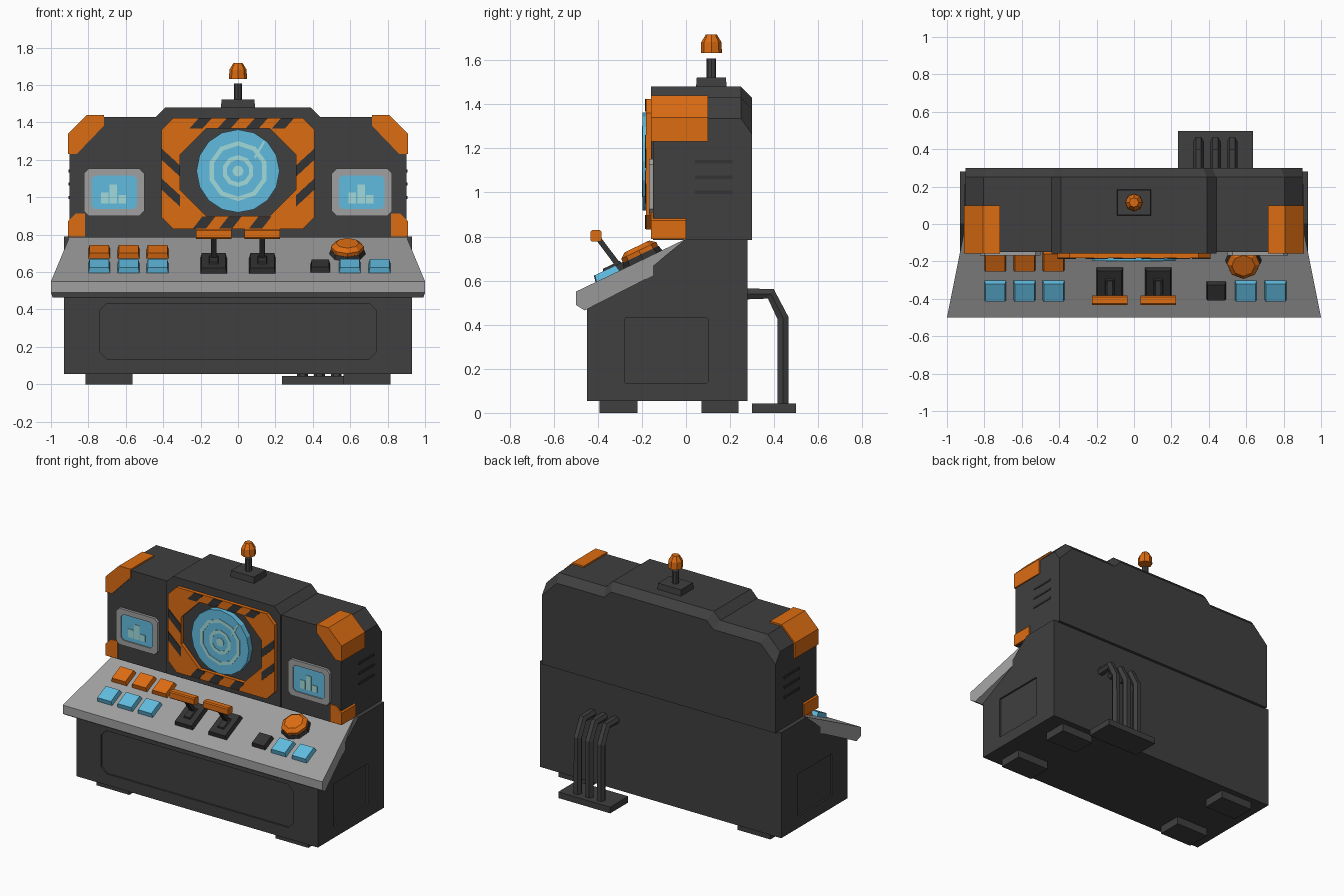
import bpy, bmesh, math
from mathutils import Matrix, Vector

cube = bpy.data.objects.get("Cube")
if cube:
    bpy.data.objects.remove(cube, do_unlink=True)


def material(name, r, g, b):
    m = bpy.data.materials.new(name)
    m.use_nodes = True
    m.diffuse_color = (r, g, b, 1)
    for n in m.node_tree.nodes:
        if n.type == 'BSDF_PRINCIPLED':
            n.inputs["Base Color"].default_value = (r, g, b, 1)
    return m


DARK = material("charcoal metal", 0.05, 0.05, 0.05)
BLACK = material("black plastic", 0.033, 0.033, 0.033)
GREY = material("grey metal", 0.35, 0.35, 0.35)
ORANGE = material("orange paint", 0.72, 0.15, 0.006)
BLUE = material("screen blue", 0.12, 0.5, 0.74)
PALE = material("pale cyan", 0.36, 0.7, 0.7)


def finish(name, bm, mat, matrix=None):
    bmesh.ops.recalc_face_normals(bm, faces=bm.faces[:])
    if matrix:
        bm.transform(matrix)
    me = bpy.data.meshes.new(name)
    bm.to_mesh(me)
    bm.free()
    me.materials.append(mat)
    ob = bpy.data.objects.new(name, me)
    bpy.context.collection.objects.link(ob)
    return ob


def prism_mesh(pts, a, b, axis='y'):
    """Extrude an outline in (x, z) along y, or in (y, z) along x."""
    bm = bmesh.new()
    place = (lambda p, t: (p[0], t, p[1])) if axis == 'y' else (lambda p, t: (t, p[0], p[1]))
    f = bm.faces.new([bm.verts.new(place(p, a)) for p in pts])
    ext = bmesh.ops.extrude_face_region(bm, geom=[f])
    step = Vector(place((0, 0), b - a))
    bmesh.ops.translate(bm, vec=step, verts=[v for v in ext['geom'] if isinstance(v, bmesh.types.BMVert)])
    return bm


def prism(name, pts, a, b, mat, axis='y'):
    return finish(name, prism_mesh(pts, a, b, axis), mat)


def ring(name, outer, inner, a, b, mat):
    """Frame between two outlines with equal point counts, facing the front."""
    bm = bmesh.new()
    loops = [[bm.verts.new((x, y, z)) for x, z in pts]
             for pts, y in ((outer, a), (inner, a), (inner, b), (outer, b))]
    n = len(outer)
    for k in range(4):
        p, q = loops[k], loops[(k + 1) % 4]
        for i in range(n):
            j = (i + 1) % n
            bm.faces.new((p[i], p[j], q[j], q[i]))
    return finish(name, bm, mat)


def box(name, x, y, z, mat, matrix=None, taper=0):
    """Box from three (low, high) ranges, the top drawn in by taper."""
    bm = bmesh.new()
    bmesh.ops.create_cube(bm, size=1)
    for v in bm.verts:
        top = v.co.z > 0
        v.co = [r[0] if c < 0 else r[1] for c, r in zip(v.co, (x, y, z))]
        if top:
            v.co.x += taper if v.co.x < sum(x) / 2 else -taper
            v.co.y += taper if v.co.y < sum(y) / 2 else -taper
    return finish(name, bm, mat, matrix)


def drum(name, r1, r2, z0, z1, mat, matrix, sides=8):
    bm = bmesh.new()
    bmesh.ops.create_cone(bm, cap_ends=True, segments=sides, radius1=r1, radius2=r2, depth=z1 - z0)
    return finish(name, bm, mat, matrix @ Matrix.Translation((0, 0, (z0 + z1) / 2)))


def cut_rect(cx, cz, w, h, c):
    q = [(w, h - c), (w - c, h)]
    pts = q + [(-x, z) for x, z in q[::-1]]
    pts += [(-x, -z) for x, z in pts]
    return [(cx + x, cz + z) for x, z in pts]


def circle(r, n, cz=1.14):
    return [(r * math.sin(2 * math.pi * i / n), cz + r * math.cos(2 * math.pi * i / n)) for i in range(n)]


# Lower cabinet with recessed front and side panels
base = prism("lower_cabinet", [(-.45, .055), (.28, .055), (.28, .79), (0, .79),
                               (-.165, .655), (-.18, .62), (-.45, .48)], -.93, .93, DARK, 'x')
cutters = [prism("front_cutter", cut_rect(0, .283, .74, .15, .04), -.5, -.438, DARK)]
for s in (-1, 1):
    cutters.append(prism("side_cutter", cut_rect(-.09, .283, .19, .147, .005), s * .918, s * 1.0, DARK, 'x'))
bpy.context.view_layer.objects.active = base
for c in cutters:
    c.hide_render = True
    mod = base.modifiers.new("recess", 'BOOLEAN')
    mod.operation, mod.object, mod.solver = 'DIFFERENCE', c, 'EXACT'
    bpy.ops.object.modifier_apply(modifier=mod.name)
    bpy.data.objects.remove(c, do_unlink=True)

for x in (-.69, .69):
    for y in ((-.392, -.22), (.07, .238)):
        box("foot", (x - .126, x + .126), y, (0, .06), DARK)

# Upper cabinet, chamfered along the top rear edge
half = [(.9, .785), (.9, 1.335), (.805, 1.43), (.44, 1.43), (.39, 1.48)]
bm = prism_mesh(half + [(-x, z) for x, z in half[::-1]], -.15, .30)
rim = [e for e in bm.edges if all(v.co.y > .29 and v.co.z > 1.3 for v in e.verts)]
bmesh.ops.bevel(bm, geom=rim, offset=.05, segments=1, affect='EDGES')
finish("upper_cabinet", bm, DARK)
prism("centre_front", [(.44, .79), (.44, 1.43), (.39, 1.48), (-.39, 1.48), (-.44, 1.43), (-.44, .79)],
      -.158, -.14, DARK)

# Orange corner guards and side vents
for s in (-1, 1):
    top = [(.909, 1.232), (.909, 1.34), (.807, 1.441), (.717, 1.441), (.717, 1.382), (.861, 1.232)]
    low = [(.909, .79), (.909, .873), (.868, .912), (.818, .912), (.818, .79)]
    prism("upper_corner_guard", [(s * x, z) for x, z in top], -.158, .1, ORANGE)
    prism("lower_corner_guard", [(s * x, z) for x, z in low], -.158, 0, ORANGE)
    for z in (1.0, 1.07, 1.14):
        box("side_vent", sorted((s * .89, s * .905)), (.04, .21), (z - .008, z + .008), BLACK)

# Central display with hazard frame
ring("display_frame", cut_rect(0, 1.128, .41, .297, .064), cut_rect(0, 1.133, .31, .234, .14), -.182, -.15, ORANGE)


def stripe(pts):
    prism("hazard_stripe", pts, -.186, -.18, BLACK)


for zs, xs in (((1.367, 1.423), (-.2, -.05, .1, .24)), ((.834, .898), (-.18, -.04, .12))):
    for x in xs:
        stripe([(x - .06, zs[0]), (x + .01, zs[0]), (x + .06, zs[1]), (x - .01, zs[1])])
for s in (-1, 1):
    for z in (1.2, 1.04):
        stripe([(s * .408, z), (s * .408, z + .06), (s * .31, z - .03), (s * .31, z - .09)])
prism("radar_screen", circle(.222, 16), -.197, -.15, BLUE)
for r in (.16, .085):
    ring("radar_ring", circle(r, 10), circle(r - .024, 10), -.2, -.19, PALE)
prism("radar_dot", circle(.03, 8), -.2, -.19, PALE)
prism("radar_sweep", [(.085, 1.215), (.095, 1.208), (.145, 1.295), (.135, 1.302)], -.2, -.19, PALE)

# Side monitors with bar charts
for x in (-.662, .662):
    ring("monitor_bezel", cut_rect(x, 1.027, .161, .126, .025), cut_rect(x, 1.027, .122, .09, .018), -.168, -.14, GREY)
    prism("monitor_screen", cut_rect(x, 1.027, .124, .092, .018), -.16, -.14, BLUE)
    for i, z in enumerate((1.025, 1.067, 1.012)):
        left = x - .07 + i * .046
        box("chart_bar", (left, left + .04), (-.164, -.155), (.967, z), PALE)

# Sloped control desk, narrowing toward the back
bm = prism_mesh([(-.5, .55), (-.5, .49), (-.46, .465), (0, .70), (0, .79)], -1, 1, 'x')
for v in bm.verts:
    v.co.x *= 1 - .2 * (v.co.y + .5)
finish("control_desk", bm, GREY)
SLOPE = math.atan2(.24, .5)


def on_desk(x, y):
    return Matrix.Translation((x, y, .55 + .48 * (y + .5))) @ Matrix.Rotation(SLOPE, 4, 'X')


def button(x, y, mat, w=.06):
    box("push_button", (-w, w), (-w, w), (-.01, .03), mat, on_desk(x, y), .008)


for x in (-.742, -.585, -.43):
    button(x, -.354, BLUE)
    button(x, -.195, ORANGE)
button(.44, -.354, BLACK, .054)
button(.598, -.354, BLUE)
button(.757, -.354, BLUE)

# Large round button
spot = on_desk(.585, -.195)
drum("round_button_collar", .1, .09, -.01, .025, BLACK, spot)
drum("round_button_side", .088, .088, .02, .045, ORANGE, spot)
drum("round_button_top", .088, .062, .045, .065, ORANGE, spot)

# Twin throttle levers
for x in (-.13, .13):
    box("lever_base", (-.072, .072), (-.1, .1), (-.01, .03), BLACK, on_desk(x, -.322), .008)
    box("lever_pivot", (-.03, .03), (-.05, .05), (.02, .04), BLACK, on_desk(x, -.322), .008)
    prism("lever_arm", [(-.30, .64), (-.28, .655), (-.397, .81), (-.417, .797)], x - .015, x + .015, BLACK, 'x')
    prism("lever_handle", cut_rect(-.408, .803, .025, .026, .007), x - .095, x + .095, ORANGE, 'x')

# Beacon on the roof
mast = Matrix.Translation((0, .115, 0))
box("beacon_base", (-.092, .092), (.045, .185), (1.47, 1.522), DARK, None, .004)
drum("beacon_stem", .022, .022, 1.51, 1.608, DARK, mast)
drum("beacon_lamp", .048, .046, 1.632, 1.682, ORANGE, mast)
drum("beacon_cap", .046, .025, 1.682, 1.717, ORANGE, mast)

# Rear pipes on a floor plate
box("pipe_plate", (.235, .635), (.30, .498), (0, .043), DARK)
for x in (.345, .435, .525):
    cu = bpy.data.curves.new("rear_pipe", 'CURVE')
    cu.dimensions = '3D'
    cu.bevel_depth, cu.bevel_resolution = .029, 1
    path = [(.27, .54), (.385, .54), (.44, .43), (.44, .03)]
    sp = cu.splines.new('POLY')
    sp.points.add(len(path) - 1)
    for p, (y, z) in zip(sp.points, path):
        p.co = (x, y, z, 1)
    cu.materials.append(DARK)
    ob = bpy.data.objects.new("rear_pipe", cu)
    bpy.context.collection.objects.link(ob)
    bpy.ops.object.select_all(action='DESELECT')
    ob.select_set(True)
    bpy.context.view_layer.objects.active = ob
    bpy.ops.object.convert(target='MESH')
    for f in ob.data.polygons:
        f.use_smooth = False
